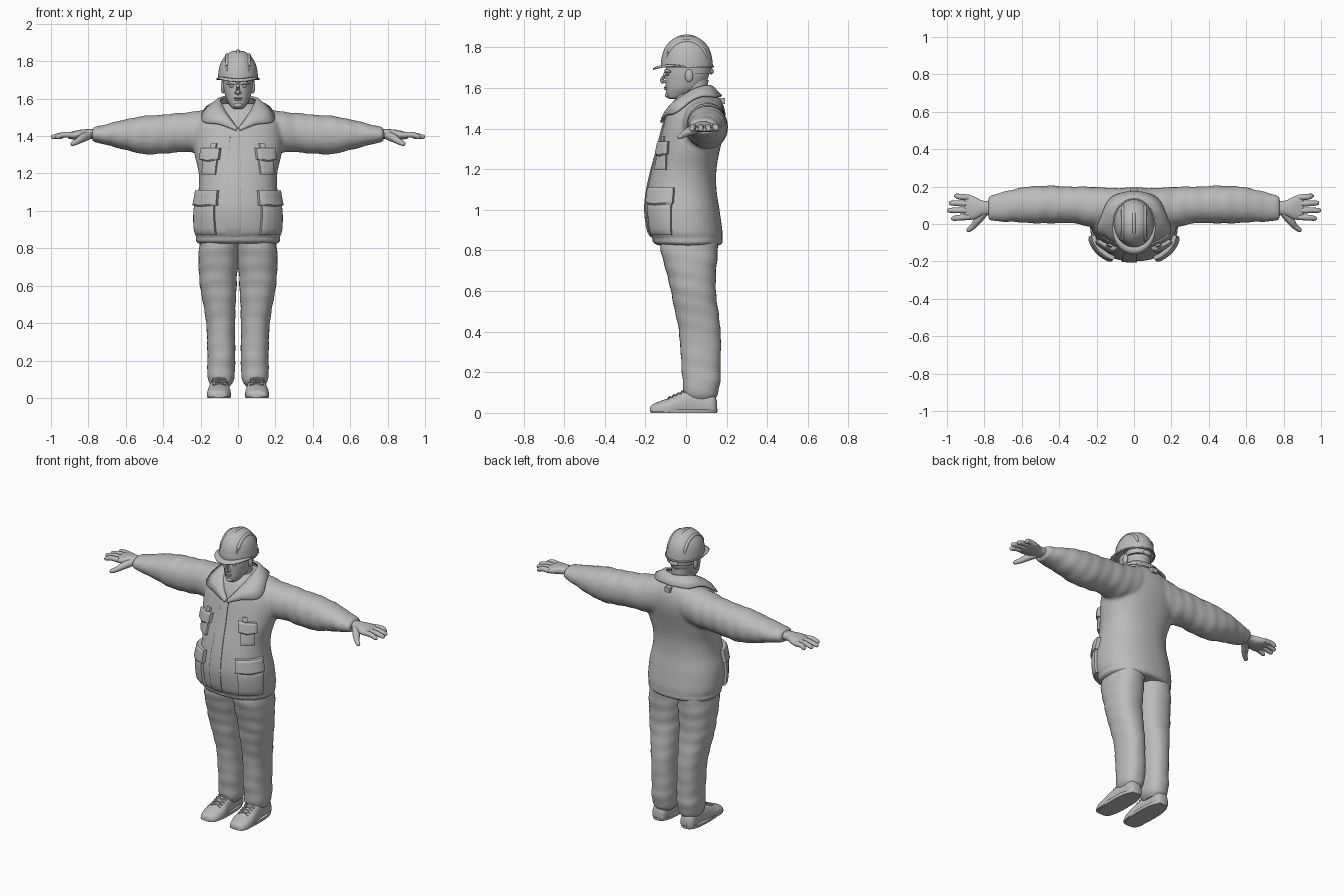
import bpy, bmesh, math
from mathutils import Vector
from mathutils.bvhtree import BVHTree

if "Cube" in bpy.data.objects:
    bpy.data.objects.remove(bpy.data.objects["Cube"])

grey = bpy.data.materials.new("plain grey")
grey.diffuse_color = (0.5, 0.5, 0.5, 1)
grey.use_nodes = True
grey.node_tree.nodes["Principled BSDF"].inputs["Base Color"].default_value = grey.diffuse_color


def finish(name, bm, angle=50):
    bmesh.ops.recalc_face_normals(bm, faces=bm.faces)
    me = bpy.data.meshes.new(name)
    bm.to_mesh(me)
    bm.free()
    me.materials.append(grey)
    ob = bpy.data.objects.new(name, me)
    bpy.context.collection.objects.link(ob)
    bpy.ops.object.select_all(action='DESELECT')
    ob.select_set(True)
    bpy.context.view_layer.objects.active = ob
    bpy.ops.object.shade_smooth_by_angle(angle=math.radians(angle))
    return ob


def smooth_path(pts, sub):
    """Catmull-Rom resampling of equal-length tuples."""
    out, n = [], len(pts)
    for i in range(n - 1):
        p = [pts[max(i - 1, 0)], pts[i], pts[i + 1], pts[min(i + 2, n - 1)]]
        for k in range(sub):
            t = k / sub
            out.append([b + .5 * t * (c - a + t * (2*a - 5*b + 4*c - d + t * (3*(b - c) + d - a)))
                        for a, b, c, d in zip(*p)])
    return out + [list(pts[-1])]


def loft(bm, axis, rings, power=2.2, sub=4, seg=32, side=1, ripple=0, floor=None):
    """Rings are (position, a0, a1, b0, b1) across the other two axes."""
    rows = []
    for i, (t, a0, a1, b0, b1) in enumerate(smooth_path(rings, sub)):
        row = []
        for k in range(seg):
            an = 2 * math.pi * k / seg
            c, s = math.cos(an), math.sin(an)
            f = 1 + ripple * (math.sin(t * 75 + 2 * s) + .6 * math.sin(t * 41 + 3 * c))
            a = (a0 + a1) / 2 + (a1 - a0) / 2 * f * math.copysign(abs(c) ** (2 / power), c)
            b = (b0 + b1) / 2 + (b1 - b0) / 2 * f * math.copysign(abs(s) ** (2 / power), s)
            co = {'x': (t, a, b), 'y': (a, t, b), 'z': (a, b, t)}[axis]
            z = co[2] if floor is None else max(floor, co[2])
            row.append(bm.verts.new((co[0] * side, co[1], z)))
        rows.append(row)
    for r, q in zip(rows, rows[1:]):
        for k in range(seg):
            bm.faces.new((r[k], r[k - 1], q[k - 1], q[k]))
    bm.faces.new(rows[0])
    bm.faces.new(rows[-1])


def tube(bm, pts, radii, side=1, sub=4, seg=10):
    """Round tapering tube through points."""
    path = smooth_path([(*p, r) for p, r in zip(pts, radii)], sub)
    rows = []
    for i, p in enumerate(path):
        d = Vector(path[min(i + 1, len(path) - 1)][:3]) - Vector(path[max(i - 1, 0)][:3])
        up = Vector((0, 0, 1)) if abs(d.normalized().z) < .9 else Vector((0, 1, 0))
        u = d.cross(up).normalized()
        v = u.cross(d).normalized()
        row = []
        for k in range(seg):
            an = 2 * math.pi * k / seg
            q = Vector(p[:3]) + (u * math.cos(an) + v * math.sin(an)) * p[3]
            row.append(bm.verts.new((q.x * side, q.y, q.z)))
        rows.append(row)
    for r, q in zip(rows, rows[1:]):
        for k in range(seg):
            bm.faces.new((r[k], r[k - 1], q[k - 1], q[k]))
    bm.faces.new(rows[0])
    bm.faces.new(rows[-1])


def ball(bm, centre, size):
    vs = bmesh.ops.create_uvsphere(bm, u_segments=20, v_segments=12, radius=1)['verts']
    for v in vs:
        v.co = Vector([c + s * q for c, s, q in zip(centre, size, v.co)])
    return vs


# Jacket body and sleeves, fused into one cloth surface
bm = bmesh.new()
body = [(.825, .21, -.14, .17), (.84, .228, -.165, .182), (.862, .222, -.165, .178), (.89, .234, -.185, .18),
        (1.0, .232, -.2, .165), (1.1, .212, -.19, .15), (1.2, .21, -.168, .15), (1.3, .232, -.14, .168),
        (1.4, .24, -.115, .192), (1.47, .225, -.095, .195), (1.53, .165, -.065, .178), (1.575, .095, -.025, .14)]
loft(bm, 'z', [(z, -w, w, f, b) for z, w, f, b in body], 2.25, 4, 48)
sleeve = [(.08, .0, .19, 1.34, 1.565), (.2, -.02, .198, 1.31, 1.537), (.3, .0, .2, 1.315, 1.525),
          (.4, .005, .203, 1.305, 1.515), (.5, .002, .205, 1.303, 1.508), (.6, .008, .195, 1.325, 1.49),
          (.7, .012, .172, 1.352, 1.465), (.765, .018, .152, 1.366, 1.45), (.78, .026, .146, 1.372, 1.446)]
for s in (1, -1):
    loft(bm, 'x', sleeve, 2.1, 6, 32, s, .018)
jacket = finish("jacket", bm)
m = jacket.modifiers.new("fuse", 'REMESH')
m.mode, m.voxel_size, m.use_smooth_shade = 'VOXEL', .011, True
m = jacket.modifiers.new("soften", 'SMOOTH')
m.factor, m.iterations = .5, 4
cloth = BVHTree.FromObject(jacket, bpy.context.evaluated_depsgraph_get())


def plate(name, a0, a1, z0, z1, thick, n=10, dip=0):
    """Cloth panel wrapped on the jacket between two angles from the front."""
    bm = bmesh.new()
    layers = []
    for off in (-.01, thick):
        grid = []
        for j in range(n + 1):
            row = []
            for i in range(n + 1):
                a = math.radians(a0 + (a1 - a0) * i / n)
                low = z0 - dip * (1 - abs(2 * i / n - 1))
                z = low + (z1 - low) * j / n
                d = Vector((math.sin(a), -math.cos(a), 0))
                hit = cloth.ray_cast(Vector((0, .02, z)), d)[0] or Vector((0, .02, z)) + d * .2
                edge = .75 if i in (0, n) or j in (0, n) else 1
                row.append(bm.verts.new(hit + d * (off * edge)))
            grid.append(row)
        for j in range(n):
            for i in range(n):
                bm.faces.new((grid[j][i], grid[j][i + 1], grid[j + 1][i + 1], grid[j + 1][i]))
        layers.append(grid)
    rim = [(0, i) for i in range(n)] + [(j, n) for j in range(n)]
    rim += [(n, n - i) for i in range(n)] + [(n - j, 0) for j in range(n)]
    A, B = layers
    for (j, i), (q, p) in zip(rim, rim[1:] + rim[:1]):
        bm.faces.new((A[j][i], A[q][p], B[q][p], B[j][i]))
    return finish(name, bm, 40)


# Pockets with flaps, front closure
plate("front_placket", -17, 4, .865, 1.44, .007, 24)
for s, tag in ((1, "left"), (-1, "right")):
    plate(tag + "_chest_pocket", 35 * s, 58 * s, 1.195, 1.29, .016)
    plate(tag + "_chest_flap", 32 * s, 61 * s, 1.275, 1.335, .026, dip=.012)
    plate(tag + "_chest_tab", 40 * s, 48 * s, 1.33, 1.36, .014, 4)
    plate(tag + "_hip_pocket", 32 * s, 68 * s, .875, 1.035, .02)
    plate(tag + "_hip_flap", 28 * s, 70 * s, 1.03, 1.11, .029, dip=.008)

# Folded collar lying on the shoulders
inner = [(0, .125, 1.605), (.065, .105, 1.61), (.092, .045, 1.595), (.08, -.02, 1.555), (.048, -.075, 1.5), (.004, -.105, 1.435)]
outer = [(0, .17, 1.555), (.11, .145, 1.555), (.165, .06, 1.535), (.19, -.05, 1.48), (.1, -.11, 1.465), (.01, -.125, 1.43)]
bm = bmesh.new()
for s in (1, -1):
    rows = []
    for p, q in zip(smooth_path(inner, 5), smooth_path(outer, 5)):
        p, q = Vector(p), Vector(q)
        hit, nor = cloth.find_nearest(q)[:2]
        q = hit + nor * .014
        mid = (p + q) / 2
        hit, nor = cloth.find_nearest(mid)[:2]
        if (mid - hit).dot(nor) < .014:
            mid = hit + nor * .014
        rows.append([bm.verts.new((v.x * s, v.y, v.z)) for v in (p, p.lerp(mid, .5) + Vector((0, 0, .006)), mid, q)])
    for r, q in zip(rows, rows[1:]):
        for k in range(3):
            bm.faces.new((r[k], r[k + 1], q[k + 1], q[k]))
bmesh.ops.remove_doubles(bm, verts=bm.verts, dist=.0005)
collar = finish("collar", bm)
m = collar.modifiers.new("thickness", 'SOLIDIFY')
m.thickness, m.offset = .012, 0
bm = bmesh.new()
for v in bmesh.ops.create_cube(bm, size=1)['verts']:
    v.co = Vector((v.co.x * .035, .178 + v.co.y * .03, 1.535 + v.co.z * .03))
finish("hanging_tab", bm)

# Trousers
leg = [(.06, .045, .14, .01, .135), (.09, .025, .157, -.012, .155), (.15, .016, .165, -.015, .168), (.22, .015, .163, -.022, .17),
       (.4, .016, .17, -.035, .17), (.55, .01, .195, -.065, .152), (.65, .005, .208, -.085, .146),
       (.78, -.005, .21, -.12, .155), (.88, -.01, .2, -.13, .155)]
for s, tag in ((1, "left"), (-1, "right")):
    bm = bmesh.new()
    loft(bm, 'z', leg, 2.3, 8, 32, s, .012)
    finish(tag + "_trouser_leg", bm)

    # Shoe with sole and laces
    bm = bmesh.new()
    shoe = [(-.178, .085, .125, .0, .025), (-.168, .06, .15, -.02, .04), (-.13, .043, .165, -.03, .057), (-.08, .038, .165, -.03, .075),
            (-.03, .045, .158, -.03, .1), (.05, .052, .148, -.03, .12), (.13, .055, .147, -.03, .1), (.152, .075, .125, -.01, .06)]
    loft(bm, 'y', shoe, 2.3, 4, 24, s, floor=.004)
    finish(tag + "_shoe", bm)
    bm = bmesh.new()
    loft(bm, 'z', [(0, .04, .163, -.172, .153), (.018, .037, .167, -.178, .156)], 2.7, 1, 32, s)
    finish(tag + "_sole", bm)
    bm = bmesh.new()
    for i in range(4):
        y, z = -.09 + i * .021, .073 + i * .0095
        for f in (1, -1):
            tube(bm, [(.1 - .035 * f, y, z - .006), (.1, y + .01, z + .006), (.1 + .035 * f, y + .02, z)], [.004] * 3, s, 3, 6)
    finish(tag + "_laces", bm)

    # Hand with four fingers and a thumb
    bm = bmesh.new()
    loft(bm, 'x', [(.76, .05, .125, 1.385, 1.437), (.81, .045, .125, 1.385, 1.437), (.85, .026, .145, 1.382, 1.433),
                   (.89, .022, .158, 1.383, 1.423), (.91, .026, .155, 1.388, 1.414)], 2.3, 4, 24, s)
    for y0, y1, tip in ((.038, .03, .978), (.073, .073, 1.0), (.108, .112, .99), (.141, .15, .962)):
        tube(bm, [(.88, y0, 1.405), (.93, (y0 + y1) / 2, 1.407), (tip - .012, y1, 1.396), (tip, y1, 1.394)], [.0165, .0155, .0125, .004], s)
    tube(bm, [(.8, .065, 1.405), (.835, .02, 1.388), (.86, -.012, 1.371), (.887, -.033, 1.358), (.893, -.036, 1.355)],
         [.024, .022, .016, .012, .004], s)
    finish(tag + "_hand", bm)

# Head and neck
bm = bmesh.new()
head = [(1.545, .018, -.08, -.03), (1.553, .034, -.092, .0), (1.575, .05, -.098, .04), (1.6, .064, -.099, .075),
        (1.64, .074, -.101, .105), (1.68, .08, -.1, .115), (1.76, .08, -.095, .115)]
loft(bm, 'z', [(z, -w, w, f, b) for z, w, f, b in head], 2.15, 4, 40)
loft(bm, 'z', [(1.44, -.075, .075, -.075, .1), (1.5, -.063, .063, -.045, .105), (1.56, -.058, .058, -.03, .107), (1.64, -.06, .06, -.02, .11)], 2, 4, 32)
finish("head", bm)
bm = bmesh.new()
tube(bm, [(0, -.095, 1.685), (0, -.107, 1.66), (0, -.117, 1.637), (0, -.108, 1.626)], [.008, .009, .012, .008])
ball(bm, (0, -.1, 1.603), (.024, .009, .0045))
ball(bm, (0, -.099, 1.594), (.02, .01, .005))
ball(bm, (0, -.09, 1.565), (.022, .014, .014))
for s in (1, -1):
    ball(bm, (.011 * s, -.105, 1.631), (.008, .01, .007))
    ball(bm, (.032 * s, -.089, 1.667), (.015, .01, .007))
    tube(bm, [(.012, -.1, 1.681), (.035, -.098, 1.685), (.058, -.077, 1.68)], [.006, .008, .005], s)
    ball(bm, (.08 * s, .015, 1.66), (.012, .02, .032))
finish("facial_features", bm)

# Hard hat: dome, brim, ridges, nape strap
bm = bmesh.new()
dome = [(1.7, 1), (1.73, .99), (1.77, .93), (1.805, .8), (1.835, .58), (1.852, .32), (1.857, .06)]
loft(bm, 'z', [(z, -.107 * k, .107 * k, .004 - .128 * k, .004 + .128 * k) for z, k in dome], 2, 4, 40)
finish("hat_dome", bm)
bm = bmesh.new()
rows = []
for k in range(49):
    a = 2 * math.pi * k / 48
    front = max(0, -math.sin(a)) ** 1.5
    reach = .006 + .034 * front
    c, s = math.cos(a), math.sin(a)
    z = 1.708 + .008 * front * (1 - front) * 4
    rows.append([bm.verts.new((c * (.1 + r), .004 + s * (.12 + r), z - d * front))
                 for r, d in ((0, 0), (.008 + reach / 2, .002), (.008 + reach, .012))])
for r, q in zip(rows, rows[1:]):
    for k in range(2):
        bm.faces.new((r[k], r[k + 1], q[k + 1], q[k]))
bmesh.ops.remove_doubles(bm, verts=bm.verts, dist=.0005)
brim = finish("hat_brim", bm)
brim.modifiers.new("thickness", 'SOLIDIFY').thickness = .008
bm = bmesh.new()
for x, w in ((-.058, .86), (0, 1), (.058, .86)):
    arc = [math.radians(d) for d in range(20, 161, 14)]
    tube(bm, [(x, .004 - .124 * w * math.cos(a), 1.703 + .153 * (w - .02) * math.sin(a)) for a in arc],
         [.004] + [.0105] * (len(arc) - 2) + [.004], 1, 3)
finish("hat_ridges", bm)
bm = bmesh.new()
loft(bm, 'z', [(1.672, -.084, .084, -.02, .125), (1.705, -.09, .09, -.02, .128)], 2, 1, 32)
ball(bm, (0, .124, 1.682), (.03, .012, .016))
finish("nape_strap", bm)
